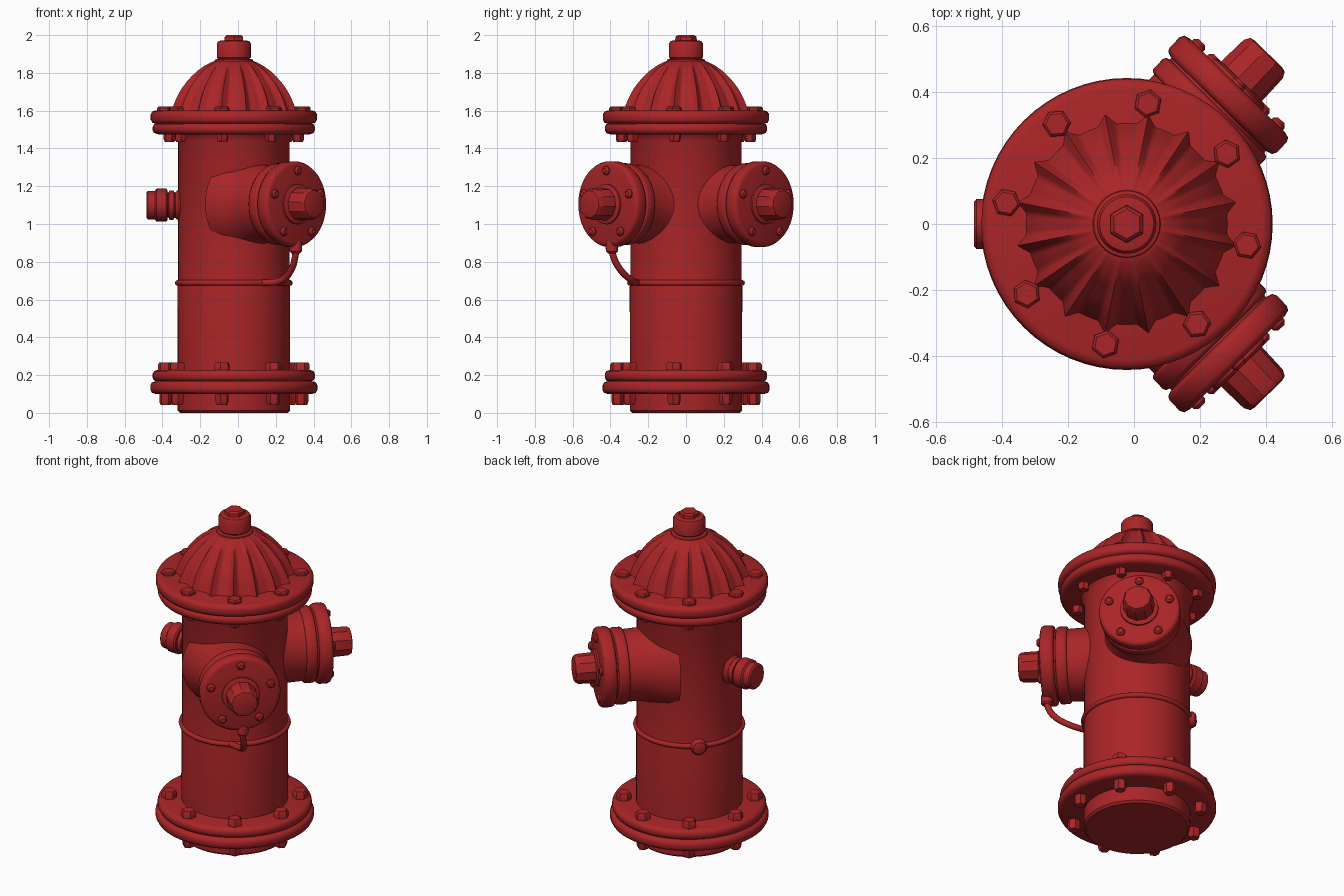
import bpy, bmesh, math
from mathutils import Vector

if "Cube" in bpy.data.objects:
    bpy.data.objects.remove(bpy.data.objects["Cube"])

RED = bpy.data.materials.new("hydrant_red")
RED.diffuse_color = (0.40, 0.018, 0.02, 1)
RED.use_nodes = True
RED.node_tree.nodes["Principled BSDF"].inputs["Base Color"].default_value = RED.diffuse_color
CX = -0.022                      # axis of the barrel
UP = Vector((0, 0, 1))


def finish(name, bm, angle=35):
    bmesh.ops.remove_doubles(bm, verts=bm.verts, dist=1e-5)
    bmesh.ops.recalc_face_normals(bm, faces=bm.faces)
    me = bpy.data.meshes.new(name)
    bm.to_mesh(me)
    bm.free()
    me.materials.append(RED)
    me.shade_smooth()
    me.set_sharp_from_angle(angle=math.radians(angle))
    ob = bpy.data.objects.new(name, me)
    bpy.context.collection.objects.link(ob)
    return ob


def add_lathe(bm, profile, origin, axis=UP, segs=64, radius_fn=None, turn=0.0):
    """Spin (distance along axis, radius) pairs; cap both ends."""
    rot = UP.rotation_difference(Vector(axis)).to_matrix()
    rings = []
    for d, r in profile:
        ring = []
        for i in range(segs):
            a = 2 * math.pi * i / segs + turn
            rr = radius_fn(a, d, r) if radius_fn else r
            p = Vector((rr * math.cos(a), rr * math.sin(a), d))
            ring.append(bm.verts.new(Vector(origin) + rot @ p))
        rings.append(ring)
    for a, b in zip(rings, rings[1:]):
        for i in range(segs):
            j = (i + 1) % segs
            bm.faces.new((a[i], a[j], b[j], b[i]))
    bm.faces.new(rings[0][::-1])
    bm.faces.new(rings[-1])


def lathe(name, profile, origin=(CX, 0, 0), axis=UP, segs=64, angle=35, **kw):
    bm = bmesh.new()
    add_lathe(bm, profile, origin, axis, segs, **kw)
    return finish(name, bm, angle)


def disc(z0, z1, r, b=0.022):
    """Round-edged disc profile."""
    k = b * 0.3
    return [(z0, r - b * 1.3), (z0 + k, r - k * 1.2), (z0 + b, r),
            (z1 - b, r), (z1 - k, r - k * 1.2), (z1, r - b * 1.3)]


def tube(name, pts, radius, cyclic=False):
    cu = bpy.data.curves.new(name, 'CURVE')
    cu.dimensions = '3D'
    cu.bevel_depth = radius
    cu.bevel_resolution = 3
    cu.resolution_u = 8
    cu.use_fill_caps = True
    sp = cu.splines.new('BEZIER')
    sp.bezier_points.add(len(pts) - 1)
    for bp, p in zip(sp.bezier_points, pts):
        bp.co = p
        bp.handle_left_type = bp.handle_right_type = 'AUTO'
    sp.use_cyclic_u = cyclic
    cu.materials.append(RED)
    ob = bpy.data.objects.new(name, cu)
    bpy.context.collection.objects.link(ob)


# barrel and its foot
lathe("barrel", [(0, 0.285), (0.012, 0.297), (0.67, 0.298), (0.69, 0.295),
                 (1.44, 0.295), (1.465, 0.305), (1.50, 0.33)])

# paired flange discs at the foot and under the bonnet
for name, z0, z1, r in (("base_flange_lower", 0.10, 0.168, 0.442),
                        ("base_flange_upper", 0.165, 0.228, 0.430),
                        ("bonnet_flange_lower", 1.475, 1.535, 0.430),
                        ("bonnet_flange_upper", 1.53, 1.602, 0.440)):
    lathe(name, disc(z0, z1, r), angle=50)

# fluted bonnet: sharp ribs that fade into the crown
RIBS = 16


def flute(a, z, r):
    t = (a / (2 * math.pi) * RIBS) % 1.0
    d = abs(t - 0.5) * 2
    ridge = max(0.0, 1 - d / 0.45)
    fade = min(1.0, max(0.0, (1.87 - z) / 0.1))
    return r - 0.032 * fade * (1 - ridge)


bonnet = [(1.585, 0.345), (1.605, 0.335), (1.63, 0.325), (1.66, 0.313),
          (1.69, 0.298), (1.72, 0.28), (1.75, 0.257), (1.78, 0.23),
          (1.81, 0.198), (1.835, 0.163), (1.855, 0.125), (1.865, 0.10)]
lathe("fluted_bonnet", bonnet, segs=RIBS * 12, radius_fn=flute, angle=40)

# operating nut on top
lathe("top_collar", [(1.85, 0.10), (1.858, 0.104), (1.87, 0.10), (1.876, 0.08)], segs=48)
lathe("top_nut", [(1.87, 0.08), (1.882, 0.09), (1.955, 0.09), (1.968, 0.082),
                  (1.972, 0.065)], segs=48)
lathe("top_hex", [(1.965, 0.058), (1.99, 0.056), (2.0, 0.045)], segs=6, turn=math.pi / 6)

# hexagonal flange bolts, heads above and nuts below
for name, z0, z1, rad, r in (("bonnet_bolts", 1.59, 1.622, 0.37, 0.043),
                             ("bonnet_nuts", 1.482, 1.435, 0.345, 0.032),
                             ("base_bolts", 0.215, 0.268, 0.365, 0.043),
                             ("base_nuts", 0.11, 0.042, 0.365, 0.036)):
    bm = bmesh.new()
    for i in range(8):
        a = math.radians(-10 + 45 * i)
        o = (CX + rad * math.cos(a), rad * math.sin(a), 0)
        lip = (z1 - z0) * 0.25
        add_lathe(bm, [(z0, r), (z1 - lip, r), (z1, r * 0.8)], o, segs=6, turn=a)
    finish(name, bm, 30)

# two big hose outlets with caps
for side, s in (("front", -1), ("back", 1)):
    ang = math.radians(45.5) * s
    axis = Vector((math.cos(ang), math.sin(ang), 0))
    o = Vector((-0.05, 0.05 * s, 1.105))
    lathe(side + "_outlet_neck", [(0.09, 0.262), (0.15, 0.25), (0.19, 0.232), (0.23, 0.216),
                                  (0.28, 0.206), (0.36, 0.203), (0.46, 0.20)], o, axis)
    lathe(side + "_outlet_ring", disc(0.365, 0.43, 0.217, 0.012), o, axis, angle=50)
    lathe(side + "_outlet_cap", disc(0.438, 0.518, 0.227, 0.018), o, axis, angle=50)
    lathe(side + "_cap_collar", [(0.50, 0.108), (0.528, 0.106), (0.536, 0.09)], o, axis, 48)
    lathe(side + "_cap_nut", [(0.51, 0.088), (0.63, 0.084), (0.648, 0.074), (0.652, 0.06)],
          o, axis, 10, 30)
    # small bolts round the cap face
    across = axis.cross(UP)
    bm = bmesh.new()
    for i in range(5):
        t = math.radians(90 + 72 * i)
        p = o + 0.178 * (math.cos(t) * across + math.sin(t) * UP)
        add_lathe(bm, [(0.505, 0.026), (0.526, 0.024), (0.536, 0.014)], p, axis, 12)
    finish(side + "_cap_bolts", bm)

# small side outlet on the left
side_o = (CX, 0, 1.10)
lathe("side_outlet_neck", [(0.25, 0.085), (0.29, 0.085), (0.31, 0.068), (0.36, 0.066)],
      side_o, (-1, 0, 0), 32)
lathe("side_outlet_ring", disc(0.315, 0.345, 0.078, 0.008), side_o, (-1, 0, 0), 32)
lathe("side_outlet_cap", [(0.35, 0.078), (0.358, 0.087), (0.41, 0.087), (0.418, 0.076),
                          (0.455, 0.076), (0.463, 0.066)], side_o, (-1, 0, 0), 16, 30)

# retaining band, its knob, and the link up to the front cap
band = [(CX + 0.297 * math.cos(k * math.pi / 8), 0.297 * math.sin(k * math.pi / 8), 0.688)
        for k in range(16)]
tube("retaining_band", band, 0.015, True)
lathe("band_knob", [(0.28, 0.045), (0.315, 0.045), (0.328, 0.036), (0.333, 0.02)],
      (CX, 0, 0.685), Vector((-1, 1, 0)).normalized(), 20)
tube("cap_link", [(0.13, -0.255, 0.688), (0.225, -0.285, 0.70), (0.28, -0.345, 0.755),
                  (0.303, -0.385, 0.83), (0.308, -0.395, 0.91)], 0.018)
lathe("cap_link_eye", [(0.845, 0.022), (0.855, 0.032), (0.885, 0.034), (0.91, 0.028)],
      (0.306, -0.392, 0), UP, 16)
